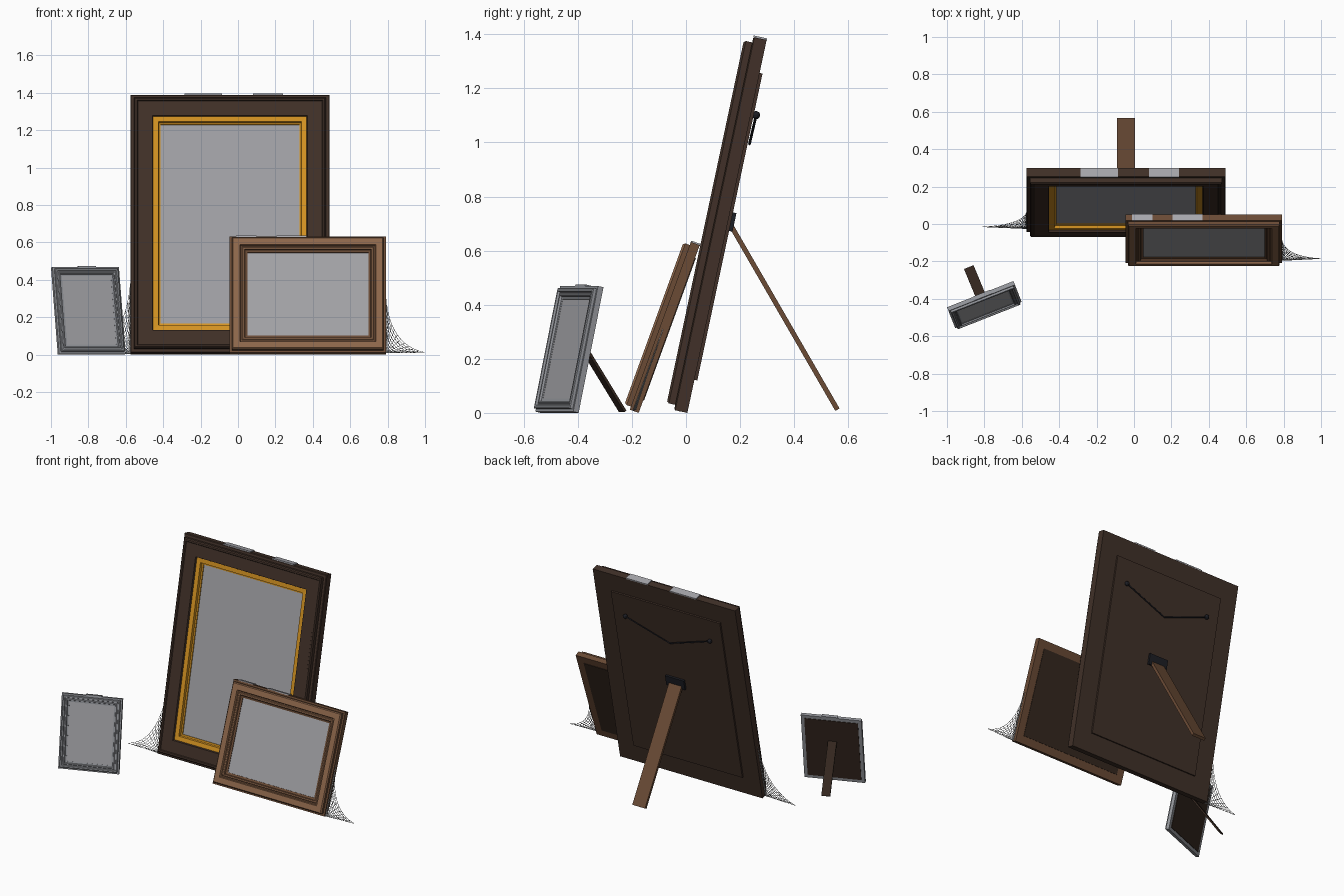
import bpy, bmesh, math
from mathutils import Matrix, Vector

if "Cube" in bpy.data.objects:
    bpy.data.objects.remove(bpy.data.objects["Cube"])


def mat(name, r, g, b):
    m = bpy.data.materials.new(name)
    m.diffuse_color = (r, g, b, 1)
    m.use_nodes = True
    m.node_tree.nodes["Principled BSDF"].inputs["Base Color"].default_value = m.diffuse_color
    return m


DARK = mat("dark_wood", 0.052, 0.030, 0.021)
BACK = mat("backing_board", 0.036, 0.021, 0.014)
GOLD = mat("gold", 0.68, 0.30, 0.016)
GLASS = mat("glass_grey", 0.36, 0.36, 0.38)
BROWN = mat("brown_wood", 0.145, 0.070, 0.036)
LIGHT = mat("light_wood", 0.27, 0.135, 0.07)
SILVER = mat("silver", 0.30, 0.31, 0.335)
METAL = mat("black_metal", 0.012, 0.013, 0.018)
DUST = mat("dust", 0.39, 0.39, 0.42)
WEB = mat("cobweb", 0.36, 0.36, 0.36)


def finish(name, bm, mats, mw):
    bmesh.ops.recalc_face_normals(bm, faces=bm.faces)
    me = bpy.data.meshes.new(name)
    bm.to_mesh(me)
    bm.free()
    for m in mats:
        me.materials.append(m)
    ob = bpy.data.objects.new(name, me)
    ob.matrix_world = mw
    bpy.context.collection.objects.link(ob)
    return ob


def box(name, lo, hi, m, mw):
    lo, hi = Vector(lo), Vector(hi)
    bm = bmesh.new()
    bmesh.ops.create_cube(bm, size=1)
    for v in bm.verts:
        v.co = Vector((v.co[i] * (hi[i] - lo[i]) + (hi[i] + lo[i]) / 2 for i in range(3)))
    return finish(name, bm, [m], mw)


def moulding(name, w, h, profile, mats, mw):
    """Sweep a closed (inset, depth, material slot) profile round a mitred rectangle."""
    bm = bmesh.new()
    loops = []
    for i, d, _ in profile:
        x = w / 2 - i
        loops.append([bm.verts.new(c) for c in
                      ((-x, -d, i), (x, -d, i), (x, -d, h - i), (-x, -d, h - i))])
    for k, p in enumerate(profile):
        a, b = loops[k], loops[(k + 1) % len(profile)]
        for c in range(4):
            n = (c + 1) % 4
            bm.faces.new((a[c], a[n], b[n], b[c])).material_index = p[2]
    return finish(name, bm, mats, mw)


def panel(name, w, h, inset, y0, y1, m, mw):
    return box(name, (-w / 2 + inset, y0, inset), (w / 2 - inset, y1, h - inset), m, mw)


def placed(loc, yaw, tilt):
    return (Matrix.Translation(loc) @ Matrix.Rotation(math.radians(yaw), 4, 'Z')
            @ Matrix.Rotation(math.radians(-tilt), 4, 'X'))


def strut(name, p, q, yaw, w, t, m):
    """Flat prop leg from p to q."""
    p, q = Vector(p), Vector(q)
    z = (q - p).normalized()
    x = Vector((math.cos(math.radians(yaw)), math.sin(math.radians(yaw)), 0))
    y = z.cross(x).normalized()
    mw = Matrix((x, y, z)).transposed().to_4x4()
    mw.translation = p
    return box(name, (-w / 2, -t / 2, 0), (w / 2, t / 2, (q - p).length), m, mw)


def wires(name, paths, radius, m, mw=Matrix()):
    cu = bpy.data.curves.new(name, 'CURVE')
    cu.dimensions = '3D'
    cu.bevel_depth = radius
    cu.bevel_resolution = 0
    for path in paths:
        s = cu.splines.new('POLY')
        s.points.add(len(path) - 1)
        for pt, co in zip(s.points, path):
            pt.co = (*co, 1)
    cu.materials.append(m)
    ob = bpy.data.objects.new(name, cu)
    ob.matrix_world = mw
    bpy.context.collection.objects.link(ob)


def cobweb(name, corner, top, tip, bend):
    """Fan of threads from a corner to a hollow edge, crossed by rings."""
    c, a, b, p = (Vector(v) for v in (corner, top, tip, bend))
    n, rings = 12, 9
    edge = [a * (1 - t) ** 2 + p * 2 * t * (1 - t) + b * t * t
            for t in (i / n for i in range(n + 1))]
    paths = [[c, e] for e in edge]
    for r in range(1, rings + 1):
        paths.append([c.lerp(e, r / rings) for e in edge])
    wires(name, paths, 0.0014, WEB)


# Large dark frame with gold liner
W, H = 1.065, 1.41
big = placed((-0.043, 0.005, 0.0), 0, 12)
moulding("large_frame", W, H, [
    (0, 0, 0), (0, 0.046, 0), (0.004, 0.05, 0), (0.02, 0.05, 0), (0.02, 0.074, 0),
    (0.026, 0.082, 0), (0.036, 0.082, 0), (0.04, 0.076, 0), (0.118, 0.076, 0),
    (0.122, 0.064, 1), (0.15, 0.062, 1), (0.153, 0.045, 1), (0.162, 0.043, 1),
    (0.162, 0, 0)], [DARK, GOLD], big)
panel("large_glass", W, H, 0.155, -0.036, -0.028, GLASS, big)
panel("large_back_panel", W, H, 0.125, -0.02, 0.011, DARK, big)
for i, (x0, x1) in enumerate([(-0.242, -0.042), (0.123, 0.283)]):
    box(f"large_dust_{i}", (x0, -0.05, H - 0.002), (x1, 0.001, H + 0.006), DUST, big)

# Hanging wire and hooks
for s in (-1, 1):
    bm = bmesh.new()
    bmesh.ops.create_uvsphere(bm, u_segments=10, v_segments=6, radius=0.015)
    finish("wire_hook", bm, [METAL], big @ Matrix.Translation((s * 0.315, 0.02, 1.13)))
wires("hanging_wire", [[(-0.315, 0.02, 1.13), (0, 0.018, 1.02), (0.315, 0.02, 1.13)]],
      0.005, METAL, big)

# Large prop leg
box("large_hinge", (-0.07, 0.005, 0.69), (0.07, 0.024, 0.76), METAL, big)
strut("large_strut", (-0.043, 0.165, 0.695), (-0.043, 0.56, 0.012), 0, 0.095, 0.018, BROWN)

# Medium brown frame leaning on the large one
W, H = 0.835, 0.66
mid = placed((0.373, -0.175, 0.0), 0, 20)
moulding("medium_frame", W, H, [
    (0, 0, 0), (0, 0.035, 0), (0.012, 0.035, 0), (0.012, 0.052, 1), (0.018, 0.06, 1),
    (0.054, 0.06, 1), (0.058, 0.048, 0), (0.066, 0.048, 1), (0.07, 0.052, 1),
    (0.078, 0.052, 0), (0.082, 0.044, 0), (0.094, 0.04, 0), (0.094, 0, 0)],
    [BROWN, LIGHT], mid)
panel("medium_glass", W, H, 0.09, -0.036, -0.028, GLASS, mid)
panel("medium_back_panel", W, H, 0.05, -0.015, 0.003, BACK, mid)
for i, (x0, x1) in enumerate([(-0.383, -0.273), (-0.168, -0.008)]):
    box(f"medium_dust_{i}", (x0, -0.035, H - 0.002), (x1, 0.001, H + 0.005), DUST, mid)

# Small silver frame, turned towards the right
W, H, YAW = 0.382, 0.475, 21.5
small = placed((-0.786, -0.467, 0.0), YAW, 12)
moulding("small_frame", W, H, [
    (0, 0, 0), (0, 0.022, 0), (0.01, 0.022, 0), (0.01, 0.033, 0), (0.014, 0.036, 0),
    (0.022, 0.036, 0), (0.025, 0.028, 0), (0.03, 0.028, 0), (0.033, 0.031, 0),
    (0.038, 0.031, 0), (0.041, 0.023, 0), (0.05, 0.022, 0), (0.05, 0, 0)], [SILVER], small)
panel("small_glass", W, H, 0.045, -0.021, -0.015, GLASS, small)
panel("small_back_panel", W, H, 0.022, -0.012, 0.003, BACK, small)
box("small_dust", (-0.04, -0.022, H - 0.002), (0.06, 0.001, H + 0.006), SILVER, small)
strut("small_strut", (-0.81, -0.408, 0.29), (-0.885, -0.235, 0.006), YAW, 0.055, 0.01, BACK)

# Cobwebs in the corners beside the two larger frames
cobweb("left_cobweb", (-0.575, -0.025, 0.006), (-0.575, 0.06, 0.38),
       (-0.81, -0.015, 0.006), (-0.605, -0.005, 0.06))
cobweb("right_cobweb", (0.79, -0.195, 0.01), (0.79, -0.085, 0.31),
       (0.998, -0.185, 0.012), (0.81, -0.175, 0.05))
